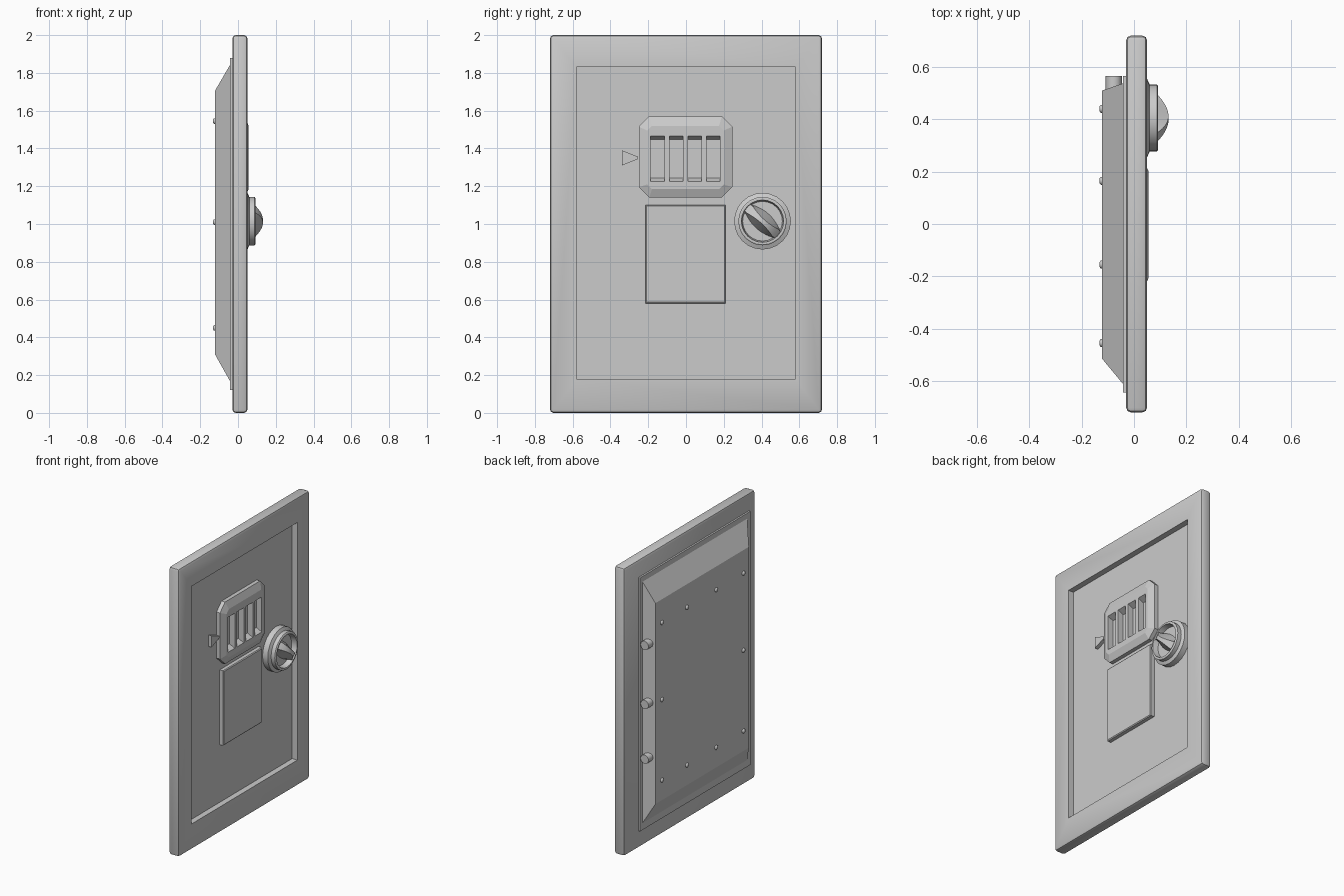
import bpy, bmesh, math

if "Cube" in bpy.data.objects:
    bpy.data.objects.remove(bpy.data.objects["Cube"])

def loft(name, rings, smooth=None):
    """Skin a list of equal-length point rings and cap both ends."""
    bm = bmesh.new()
    vs = [[bm.verts.new(p) for p in r] for r in rings]
    n = len(rings[0])
    for a, b in zip(vs, vs[1:]):
        for i in range(n):
            j = (i + 1) % n
            bm.faces.new((a[i], a[j], b[j], b[i]))
    bm.faces.new(vs[0])
    bm.faces.new(vs[-1])
    bmesh.ops.recalc_face_normals(bm, faces=bm.faces)
    me = bpy.data.meshes.new(name)
    bm.to_mesh(me)
    bm.free()
    ob = bpy.data.objects.new(name, me)
    bpy.context.collection.objects.link(ob)
    if smooth:
        activate(ob)
        bpy.ops.object.shade_smooth_by_angle(angle=math.radians(smooth))
    return ob

def activate(ob):
    bpy.ops.object.select_all(action='DESELECT')
    ob.select_set(True)
    bpy.context.view_layer.objects.active = ob

def rect(x, y0, y1, z0, z1):
    return [(x, y0, z0), (x, y1, z0), (x, y1, z1), (x, y0, z1)]

def octagon(x, y0, y1, z0, z1, c):
    return [(x, y0 + c, z0), (x, y1 - c, z0), (x, y1, z0 + c), (x, y1, z1 - c),
            (x, y1 - c, z1), (x, y0 + c, z1), (x, y0, z1 - c), (x, y0, z0 + c)]

def circle(x, y, z, r, n):
    return [(x, y + r * math.cos(2 * math.pi * i / n), z + r * math.sin(2 * math.pi * i / n))
            for i in range(n)]

def cut(ob, cutter):
    activate(ob)
    m = ob.modifiers.new("cut", 'BOOLEAN')
    m.operation, m.solver, m.object = 'DIFFERENCE', 'EXACT', cutter
    bpy.ops.object.modifier_apply(modifier=m.name)
    bpy.data.objects.remove(cutter)

# door slab with rounded edges and a sunken front field
slab = loft("door_slab", [rect(-0.03, -0.72, 0.72, 0, 2), rect(0.05, -0.72, 0.72, 0, 2)])
activate(slab)
bev = slab.modifiers.new("bevel", 'BEVEL')
bev.width, bev.segments = 0.018, 2
bpy.ops.object.modifier_apply(modifier=bev.name)
F = 0.01  # recess floor
cut(slab, loft("recess_cutter", [rect(F, -0.58, 0.58, 0.18, 1.83), rect(0.1, -0.58, 0.58, 0.18, 1.83)]))
activate(slab)
bpy.ops.object.shade_smooth_by_angle(angle=math.radians(40))

# slotted counter plate
plate = loft("slotted_plate", [octagon(F - 0.005, -0.25, 0.245, 1.14, 1.57, 0.055),
                               octagon(0.037, -0.25, 0.245, 1.14, 1.57, 0.055),
                               octagon(0.056, -0.205, 0.2, 1.185, 1.52, 0.025)])
for i in range(4):
    y = -0.187 + i * 0.0985
    cut(plate, loft("slot_cutter", [rect(0.015, y, y + 0.072, 1.244, 1.447),
                                    rect(0.06, y, y + 0.072, 1.222, 1.469)]))

# pointer beside the plate
tri = [(-0.34, 1.31), (-0.255, 1.343), (-0.255, 1.357), (-0.34, 1.39)]
loft("pointer", [[(x, y, z) for y, z in tri] for x in (F - 0.005, 0.035)])

# lower front panel
loft("lower_panel", [rect(F - 0.005, -0.215, 0.21, 0.58, 1.1), rect(0.035, -0.215, 0.21, 0.58, 1.1),
                     rect(0.04, -0.209, 0.204, 0.586, 1.094)])

# dial ring, hollow in front
DY, DZ = 0.405, 1.015
profile = [(0.005, 0.15), (0.05, 0.15), (0.06, 0.128), (0.088, 0.128), (0.092, 0.122),
           (0.092, 0.112), (0.055, 0.105)]
loft("dial_ring", [circle(x, DY, DZ, r, 24) for x, r in profile], 30)

# pinched grip across the dial
ang = math.radians(-42)
rings = []
for i in range(13):
    s = -1 + i / 6
    t = 0.11 * s
    top = 0.078 + 0.054 * (1 - s * s)
    wb, wt = 0.022 + 0.03 * (1 - s * s), 0.012 + 0.018 * s * s
    wt = min(wt, wb)
    sec = [(0.05, -wb), (top, -wt), (top, wt), (0.05, wb)]
    rings.append([(x, DY + t * math.cos(ang) - w * math.sin(ang),
                   DZ + t * math.sin(ang) + w * math.cos(ang)) for x, w in sec])
loft("dial_grip", rings, 30)

# back lip and tapered lock housing
loft("back_lip", [rect(-0.025, -0.645, 0.565, 0.12, 1.88), rect(-0.042, -0.645, 0.565, 0.12, 1.88)])
loft("lock_housing", [rect(-0.035, -0.62, 0.54, 0.155, 1.855), rect(-0.122, -0.515, 0.51, 0.31, 1.705)])

# locking bolts
for z in (1.42, 1.01, 0.63):
    c = circle(0, -0.077, z, 0.031, 12)
    loft("locking_bolt", [[(p[1], y, p[2]) for p in c] for y in (0.48, 0.565)], 40)

# rivets round the back of the housing
for y in (-0.455, -0.155, 0.165, 0.44):
    for z in (0.45, 1.01, 1.545):
        if z == 1.01 and abs(y) < 0.3:
            continue
        loft("rivet", [circle(-0.118, y, z, 0.016, 10), circle(-0.127, y, z, 0.015, 10),
                       circle(-0.132, y, z, 0.009, 10)], 50)
